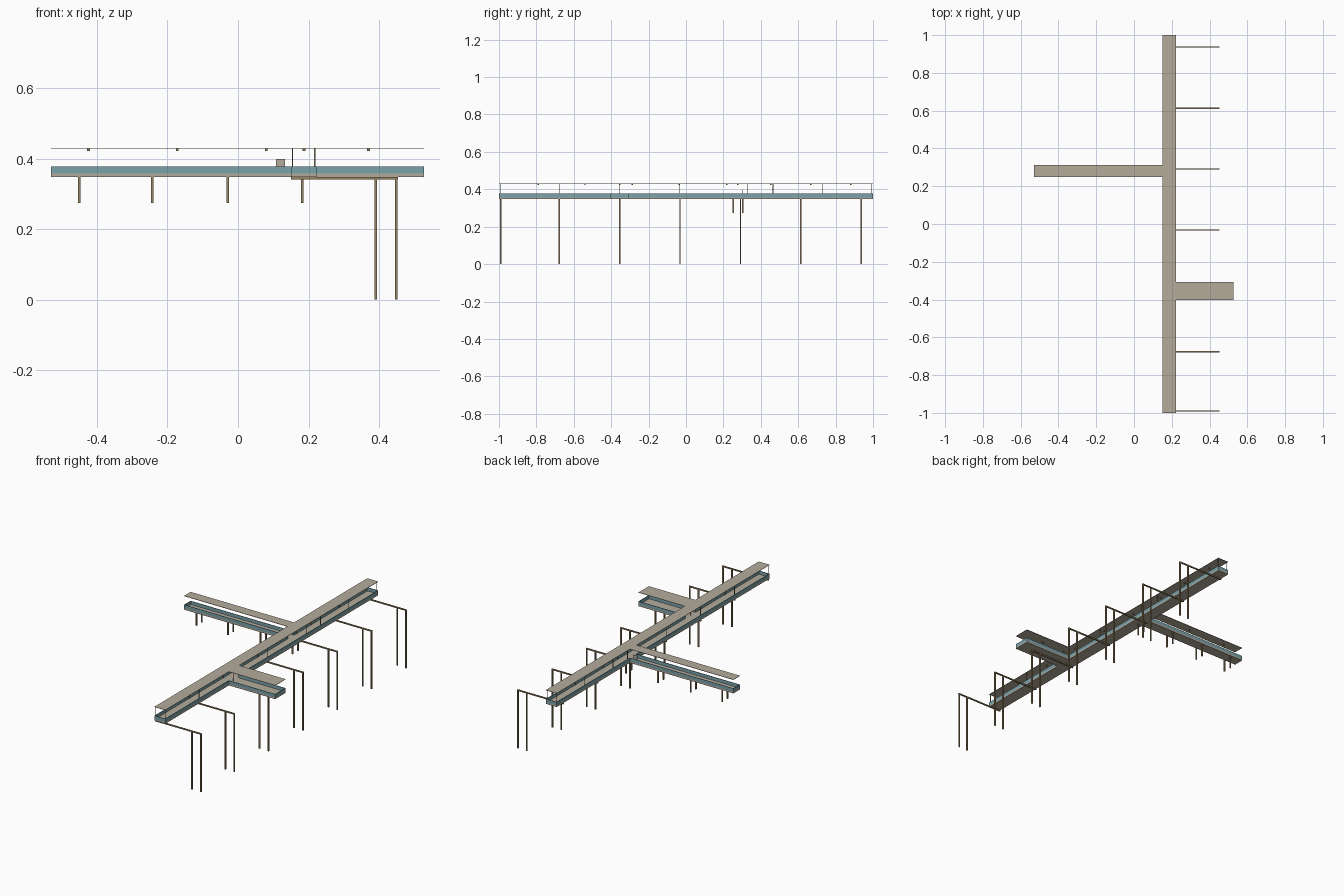
import bpy, bmesh

if "Cube" in bpy.data.objects:
    bpy.data.objects.remove(bpy.data.objects["Cube"])


def material(name, rgb):
    m = bpy.data.materials.new(name)
    m.diffuse_color = (*rgb, 1)
    m.use_nodes = True
    m.node_tree.nodes["Principled BSDF"].inputs["Base Color"].default_value = m.diffuse_color
    return m


BEIGE = material("beige concrete", (0.46, 0.41, 0.33))
TEAL = material("teal panel", (0.19, 0.36, 0.40))
BROWN = material("brown steel", (0.31, 0.23, 0.12))


def boxes(name, items, mat):
    """One object made from boxes given as (x0, x1, y0, y1, z0, z1)."""
    bm = bmesh.new()
    for x0, x1, y0, y1, z0, z1 in items:
        verts = bmesh.ops.create_cube(bm, size=1)["verts"]
        for v in verts:
            v.co.x = x1 if v.co.x > 0 else x0
            v.co.y = y1 if v.co.y > 0 else y0
            v.co.z = z1 if v.co.z > 0 else z0
    mesh = bpy.data.meshes.new(name)
    bm.to_mesh(mesh)
    bm.free()
    mesh.materials.append(mat)
    obj = bpy.data.objects.new(name, mesh)
    bpy.context.collection.objects.link(obj)
    return obj


def post(x, y, z0, z1, w):
    return (x - w / 2, x + w / 2, y - w / 2, y + w / 2, z0, z1)


# Plan of the three decks: x0, x1, y0, y1
MX0, MX1 = 0.15, 0.222
LX, LY0, LY1 = -0.53, 0.25, 0.312
RX, RY0, RY1 = 0.527, -0.403, -0.306
PLAN = {
    "main": (MX0, MX1, -1.0, 1.0),
    "left_branch": (LX, MX0, LY0, LY1),
    "right_branch": (MX1, RX, RY0, RY1),
}
DECK, FLOOR, RAIL, ROOF = 0.348, 0.357, 0.377, 0.43

# Decks and thin roofs
for part, area in PLAN.items():
    boxes(part + "_deck", [(*area, DECK, FLOOR)], BEIGE)
    boxes(part + "_roof", [(*area, ROOF - 0.002, ROOF)], BEIGE)

# Parapet panels, left open where the branches join the main deck
T = 0.003
Z = (FLOOR, RAIL)
boxes("main_parapet", [
    (MX0, MX0 + T, -1, LY0, *Z),
    (MX0, MX0 + T, LY1, 1, *Z),
    (MX1 - T, MX1, -1, RY0, *Z),
    (MX1 - T, MX1, RY1, 1, *Z),
    (MX0 + T, MX1 - T, -1, -1 + T, *Z),
    (MX0 + T, MX1 - T, 1 - T, 1, *Z),
], TEAL)
boxes("left_branch_parapet", [
    (LX, MX0, LY0, LY0 + T, *Z),
    (LX, MX0, LY1 - T, LY1, *Z),
    (LX, LX + T, LY0 + T, LY1 - T, *Z),
], TEAL)
boxes("right_branch_parapet", [
    (MX1, RX, RY0, RY0 + T, *Z),
    (MX1, RX, RY1 - T, RY1, *Z),
    (RX - T, RX, RY0 + T, RY1 - T, *Z),
], TEAL)

# Roof posts along both edges of the main deck
roof_posts = [post(x, y, FLOOR, ROOF - 0.002, 0.003)
              for y in (-0.993, -0.677, -0.356, -0.035, 0.33, 0.465, 0.73, 0.993)
              for x in (MX0 + 0.0045, MX1 - 0.0045)]
boxes("roof_posts", roof_posts, BROWN)

# Side frames: a cross beam under the deck on a pair of tall posts
BENTS = (-0.99, -0.677, -0.355, -0.032, 0.291, 0.613, 0.937)
W = 0.007
boxes("cross_beams", [(MX0, 0.453, y - W / 2, y + W / 2, DECK - W, DECK)
                      for y in BENTS], BROWN)
boxes("tall_posts", [post(x, y, 0, DECK - W, W)
                     for y in BENTS for x in (0.391, 0.449)], BROWN)

# Short post pairs below the left branch
boxes("short_posts", [post(x, y, 0.274, DECK, W)
                      for x in (-0.45, -0.243, -0.029, 0.182)
                      for y in (0.253, 0.303)], BROWN)

# Small lamps hanging from the roofs
lamps = [(0.187, y) for y in (-0.79, -0.54, -0.287, -0.035, 0.217, 0.452, 0.667, 0.88)]
lamps += [(x, 0.277) for x in (-0.424, -0.172, 0.08)] + [(0.37, -0.355)]
boxes("lamps", [(x - 0.004, x + 0.004, y - 0.004, y + 0.004, 0.422, ROOF - 0.002)
                for x, y in lamps], BROWN)

# Small board on the left branch parapet
boxes("board", [(0.108, 0.133, 0.301, 0.306, RAIL - 0.02, 0.398)], BEIGE)
